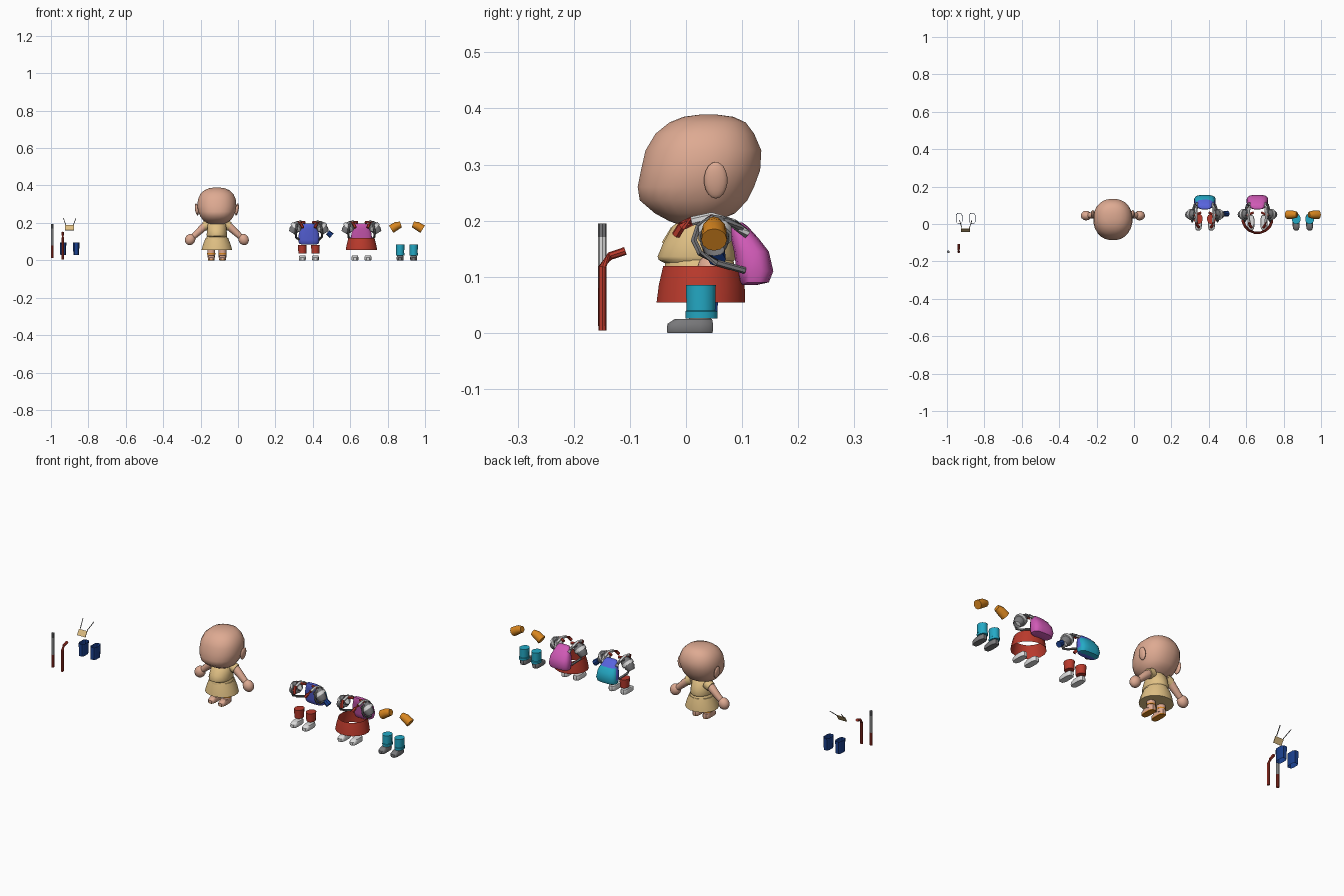
import bpy, bmesh, math
from mathutils import Vector

if "Cube" in bpy.data.objects:
    bpy.data.objects.remove(bpy.data.objects["Cube"])

def material(name, r, g, b):
    m = bpy.data.materials.new(name)
    m.diffuse_color = [((c / 255 + .055) / 1.055) ** 2.4 for c in (r, g, b)] + [1]
    m.use_nodes = True
    m.node_tree.nodes["Principled BSDF"].inputs["Base Color"].default_value = m.diffuse_color
    return m

SKIN = material("skin", 222, 170, 146)
TAN = material("tan cloth", 224, 192, 132)
RED = material("red", 186, 58, 44)
BLUE = material("violet blue", 88, 100, 222)
CYAN = material("cyan", 36, 170, 198)
PINK = material("magenta", 208, 90, 182)
ORANGE = material("orange", 216, 134, 32)
GRAY = material("gray", 122, 122, 124)
WHITE = material("white", 222, 222, 222)
NAVY = material("navy", 26, 64, 142)

def skin_rings(name, rings, mats, caps=True, smooth=40, rule=None):
    """Bridge a list of point rings into one object."""
    bm = bmesh.new()
    vs = [[bm.verts.new(p) for p in ring] for ring in rings]
    n = len(vs[0])
    for a, b in zip(vs, vs[1:]):
        for i in range(n):
            j = (i + 1) % n
            bm.faces.new((a[i], a[j], b[j], b[i]))
    if caps:
        bm.faces.new(vs[0][::-1])
        bm.faces.new(vs[-1])
    if caps:
        bmesh.ops.recalc_face_normals(bm, faces=bm.faces[:])
    if rule:
        for f in bm.faces:
            f.material_index = rule(f.calc_center_median())
    me = bpy.data.meshes.new(name)
    bm.to_mesh(me)
    bm.free()
    ob = bpy.data.objects.new(name, me)
    bpy.context.collection.objects.link(ob)
    for m in (mats if isinstance(mats, (list, tuple)) else [mats]):
        me.materials.append(m)
    if smooth:
        bpy.ops.object.select_all(action='DESELECT')
        ob.select_set(True)
        bpy.context.view_layer.objects.active = ob
        bpy.ops.object.shade_smooth_by_angle(angle=math.radians(smooth))
    return ob

def loft(name, x, rows, mats, n=16, power=1.0, **kw):
    """Rows are (z, y front, y back, half width); power < 1 squares the section."""
    rings = []
    for z, y0, y1, rx in rows:
        ring = []
        for i in range(n):
            a = 2 * math.pi * (i + .5) / n
            c, s = math.cos(a), math.sin(a)
            ring.append((x + rx * math.copysign(abs(c) ** power, c),
                         (y0 + y1) / 2 + (y1 - y0) / 2 * math.copysign(abs(s) ** power, s), z))
        rings.append(ring)
    return skin_rings(name, rings, mats, **kw)

def tube(name, path, radii, mats, n=8, **kw):
    """Round tube along a path, one radius per point or one for all."""
    pts = [Vector(p) for p in path]
    if not isinstance(radii, (list, tuple)):
        radii = [radii] * len(pts)
    rings = []
    for i, p in enumerate(pts):
        d = (pts[min(i + 1, len(pts) - 1)] - pts[max(i - 1, 0)]).normalized()
        u = d.cross(Vector((0, 1, 0) if abs(d.y) < .8 else (1, 0, 0))).normalized()
        v = d.cross(u)
        rings.append([p + radii[i] * (u * math.cos(2 * math.pi * k / n) + v * math.sin(2 * math.pi * k / n))
                      for k in range(n)])
    return skin_rings(name, rings, mats, **kw)

def ball(name, loc, scale, mat, rot=(0, 0, 0)):
    bpy.ops.mesh.primitive_uv_sphere_add(segments=14, ring_count=9, radius=1, location=loc, rotation=rot)
    ob = bpy.context.object
    ob.name, ob.scale = name, scale
    ob.data.materials.append(mat)
    bpy.ops.object.shade_smooth()

SIDES = (("left", -1), ("right", 1))

def shoe(name, x, mats, rule=None):
    loft(name, x, [(0, -.034, .048, .017), (.004, -.035, .049, .019), (.016, -.034, .049, .019),
                   (.025, -.02, .047, .016)], mats, n=12, power=.6, rule=rule)

# ---- figure ----
X = -.113
loft("head", X, [(.190, -.005, .04, .025), (.199, -.03, .055, .05), (.213, -.056, .088, .074),
                 (.236, -.083, .11, .09), (.26, -.087, .122, .1), (.29, -.081, .133, .105),
                 (.325, -.073, .135, .102), (.355, -.055, .122, .089), (.375, -.03, .107, .067),
                 (.385, -.005, .085, .042), (.389, .025, .055, .015)], SKIN, n=24, power=.9, smooth=80)
loft("tunic_top", X, [(.205, -.005, .06, .035), (.19, -.025, .075, .05), (.16, -.042, .085, .053),
                      (.136, -.052, .09, .056), (.13, -.05, .088, .054), (.122, -.035, .08, .05)], TAN, n=16)
loft("belt", X, [(.11, -.04, .09, .06), (.128, -.038, .086, .055), (.136, -.034, .08, .05)], TAN, n=16)
loft("tunic_skirt", X, [(.054, -.053, .104, .084), (.085, -.048, .1, .075), (.118, -.038, .09, .062)], TAN, n=16)
for side, s in SIDES:
    ball(side + "_ear", (X + s * .107, .053, .272), (.01, .021, .033), SKIN, (0, s * .15, 0))
    tube(side + "_arm", [(X + s * .04, .045, .195), (X + s * .07, .047, .178), (X + s * .1, .047, .15),
                         (X + s * .135, .046, .118)], [.018, .021, .018, .015], SKIN, n=10)
    ball(side + "_hand", (X + s * .143, .045, .111), (.028, .026, .031), SKIN, (0, s * -.5, 0))
    tube(side + "_sleeve", [(X + s * .04, .045, .193), (X + s * .068, .047, .181)], [.026, .025], TAN, n=10)
    tube(side + "_leg", [(X + s * .03, .025, .015), (X + s * .03, .025, .1)], .021, SKIN, n=10)
    # foot with a coloured sole
    shoe(side + "_foot", X + s * .03, [SKIN, ORANGE], lambda c: 1 if c.z < .006 else 0)
    tube(side + "_ankle_band", [(X + s * .03, .025, .032), (X + s * .03, .025, .038)], .0225, ORANGE, n=10)

# ---- two harnesses with backpacks ----
BAG = [(.085, .1, .125, .042), (.09, .095, .148, .054), (.11, .09, .156, .058), (.145, .085, .148, .054),
       (.168, .08, .13, .045), (.19, .078, .11, .036), (.197, .08, .1, .03)]

def harness(tag, x, bag_mats, rule=None):
    loft(tag + "_backpack", x, BAG, bag_mats, n=16, power=.65, rule=rule)
    for side, s in SIDES:
        at = lambda *p: [(x + s * a, b, c) for a, b, c in p]
        nm = f"{tag}_{side}_"
        tube(nm + "strap", at((.045, .1, .185), (.058, .075, .2), (.062, .048, .205), (.064, .022, .19),
                              (.068, .014, .165), (.07, .025, .142), (.07, .055, .125), (.055, .105, .111)),
             .006, GRAY, n=6)
        tube(nm + "shoulder_strap", at((.042, .11, .175), (.045, .085, .195), (.047, .045, .207),
                                       (.045, .01, .199)), .008, WHITE, n=6)
        tube(nm + "chest_strap", at((.045, .012, .2), (.04, -.008, .19), (.032, -.018, .174)), .008, RED, n=6)
        tube(nm + "collar_band", at((.058, .045, .204), (.02, .062, .202)), .007, RED, n=6)
        tube(nm + "arm_guard", at((.05, .052, .19), (.066, .052, .18), (.082, .05, .16), (.09, .05, .147)),
             [.024, .028, .025, .019], GRAY, n=10, caps=False)
        tube(nm + "arm_ring", at((.064, .052, .183), (.075, .052, .171)), [.031, .031], WHITE, n=10)
        shoe(nm + "shoe", x + s * .035, WHITE)

harness("first", .379, [BLUE, CYAN], lambda c: 1 if c.y > .122 and c.z < .18 else 0)
harness("second", .66, PINK)

# first set: red boot shafts and a wrist band
for side, s in SIDES:
    loft(side + "_red_boot_shaft", .379 + s * .035, [(.036, .002, .052, .022), (.082, -.002, .056, .024)],
         RED, n=12)
tube("wrist_band", [(.479, .055, .149), (.501, .055, .131)], [.014, .016], NAVY, n=8)

# second set: open red skirt
loft("red_skirt", .66, [(.054, -.054, .107, .086), (.085, -.05, .106, .08), (.119, -.042, .102, .071)], RED,
     n=16, caps=False)

# ---- third set: shoulder sleeves and boots ----
for side, s in SIDES:
    x = .903
    tube(side + "_shoulder_sleeve", [(x + s * .032, .05, .192), (x + s * .055, .05, .184), (x + s * .084, .05, .166)],
         [.016, .022, .023], ORANGE, n=12)
    loft(side + "_cyan_boot", x + s * .036, [(.026, -.002, .057, .023), (.038, -.002, .057, .024),
                                             (.04, 0, .053, .022), (.085, -.001, .054, .024)], CYAN, n=12)
    shoe(side + "_gray_shoe", x + s * .036, GRAY)

# ---- loose items on the left ----
tube("striped_staff", [(-.993, -.149, z) for z in (.012, .08, .1201, .171, .195)], .0074, [WHITE, RED, GRAY], n=8,
     rule=lambda c: 1 if c.z < .08 else (2 if c.z > .171 else 0))
tube("bent_cane", [(-.937, -.149, .004), (-.937, -.149, .118), (-.937, -.135, .137), (-.937, -.108, .146)],
     .0072, RED, n=8)
for side, s in SIDES:
    loft(side + "_leg_wrap", -.9 + s * .035, [(.028, .0, .057, .016), (.094, 0, .06, .018)], NAVY,
         n=8, power=.6, caps=False)
    tube(side + "_pendant_string", [(-.9 + s * .02, -.022, .188), (-.9 + s * .033, .02, .224)], .002, GRAY, n=5)

# tilted pendant plate
bpy.ops.mesh.primitive_cube_add(size=1, location=(-.9, -.033, .174), rotation=(-.55, 0, 0))
plate = bpy.context.object
plate.name, plate.scale = "pendant_plate", (.048, .004, .032)
plate.data.materials.append(TAN)
